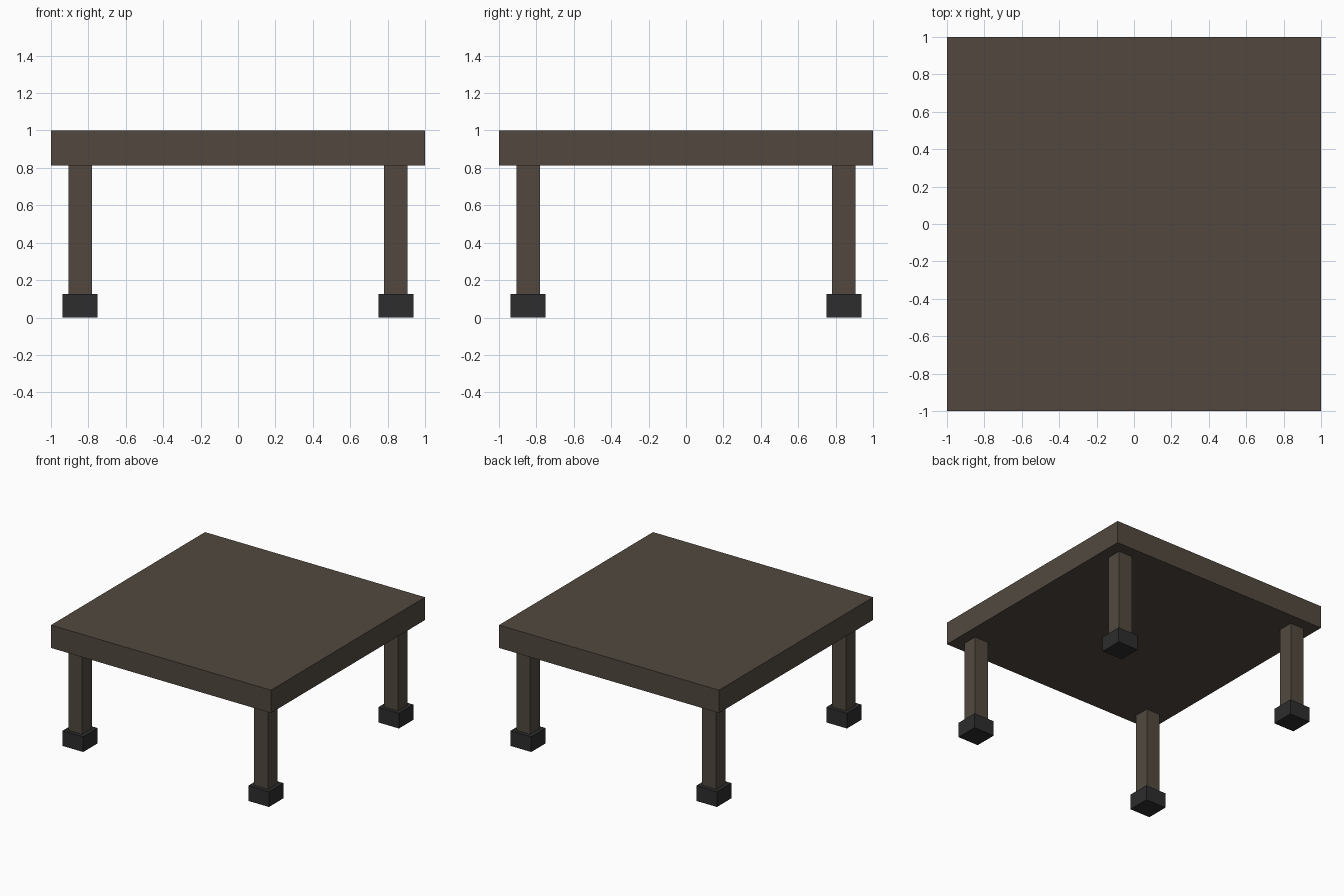
import bpy
import bmesh
from mathutils import Matrix

cube = bpy.data.objects.get("Cube")
if cube:
    bpy.data.objects.remove(cube, do_unlink=True)


def make_material(name, rgb):
    mat = bpy.data.materials.new(name)
    mat.use_nodes = True
    color = (*rgb, 1.0)
    mat.diffuse_color = color
    bsdf = next(n for n in mat.node_tree.nodes if n.type == 'BSDF_PRINCIPLED')
    bsdf.inputs["Base Color"].default_value = color
    return mat


def add_box(name, x, y, z_low, z_high, width, mat):
    """Square block of the given width, spanning z_low to z_high."""
    bm = bmesh.new()
    bmesh.ops.create_cube(bm, size=1.0,
                          matrix=Matrix.Diagonal((width, width, z_high - z_low, 1.0)))
    mesh = bpy.data.meshes.new(name)
    bm.to_mesh(mesh)
    bm.free()
    mesh.materials.append(mat)
    obj = bpy.data.objects.new(name, mesh)
    obj.location = (x, y, (z_low + z_high) / 2)
    bpy.context.collection.objects.link(obj)
    return obj


wood = make_material("dark brown wood", (0.0844, 0.0666, 0.0497))
rubber = make_material("charcoal foot", (0.0262, 0.0262, 0.0273))

FOOT_TOP = 0.125
TOP_UNDERSIDE = 0.8125
LEG_OFFSET = 0.844

# Thick square tabletop
add_box("tabletop", 0, 0, TOP_UNDERSIDE, 1.0, 2.0, wood)

# Four square legs, each standing on a wider block foot
for side, sx in (("left", 1), ("right", -1)):
    for end, sy in (("front", -1), ("back", 1)):
        x, y = sx * LEG_OFFSET, sy * LEG_OFFSET
        add_box(f"{end}_{side}_leg", x, y, FOOT_TOP, TOP_UNDERSIDE, 0.125, wood)
        add_box(f"{end}_{side}_foot", x, y, 0.0, FOOT_TOP, 0.1875, rubber)
